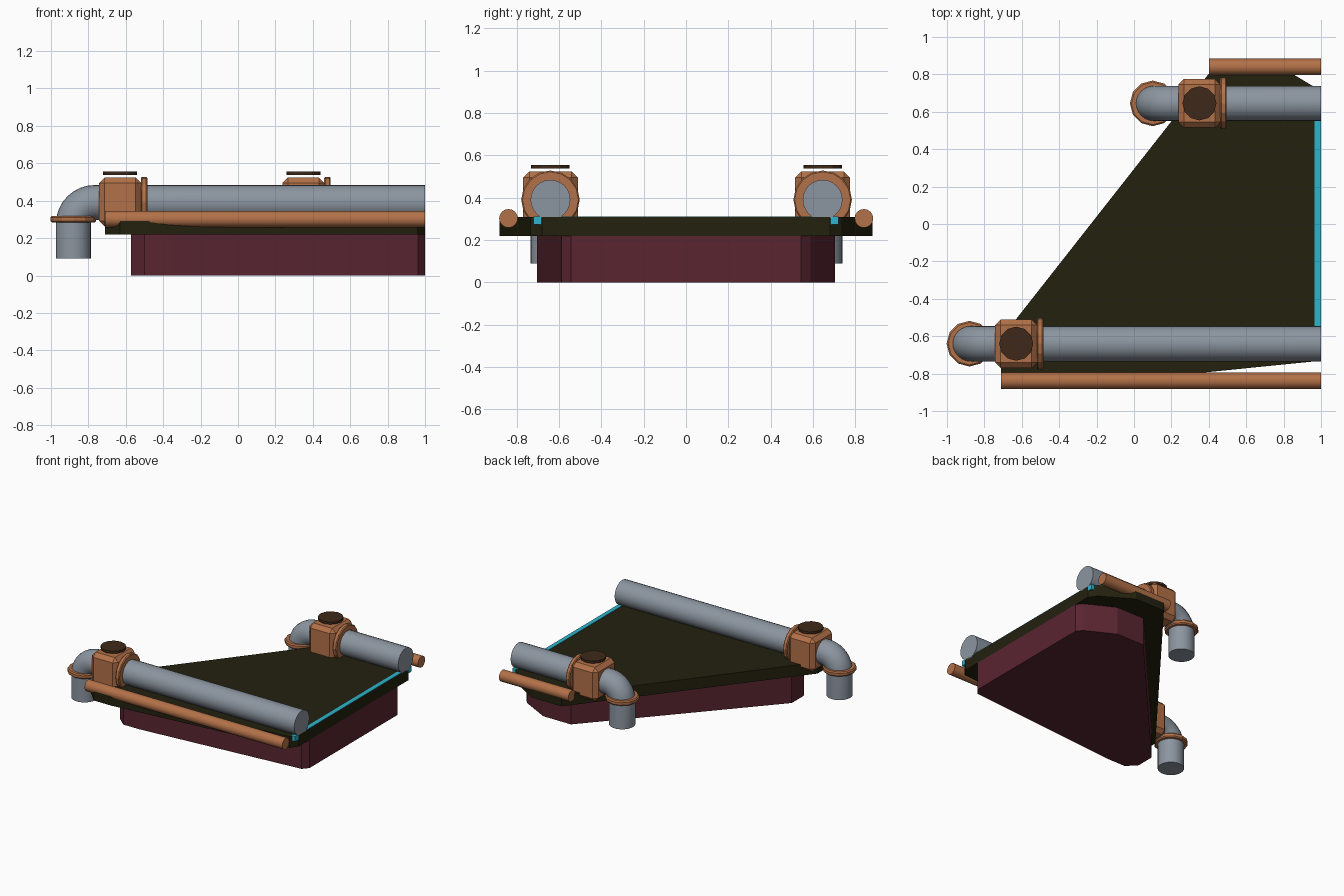
import bpy, bmesh, math
from mathutils import Vector, Matrix

if "Cube" in bpy.data.objects:
    bpy.data.objects.remove(bpy.data.objects["Cube"])


def material(name, rgb):
    m = bpy.data.materials.new(name)
    m.use_nodes = True
    m.diffuse_color = (*rgb, 1)
    m.node_tree.nodes["Principled BSDF"].inputs["Base Color"].default_value = (*rgb, 1)
    return m


COPPER = material("copper", (0.45, 0.165, 0.065))
STEEL = material("steel grey", (0.26, 0.30, 0.35))
OLIVE = material("dark olive", (0.017, 0.015, 0.0045))
MAROON = material("maroon", (0.10, 0.018, 0.03))
CYAN = material("cyan glow", (0.027, 0.46, 0.61))
BROWN = material("dark brown", (0.05, 0.022, 0.01))


def finish(name, bm, mat, smooth=False):
    bmesh.ops.recalc_face_normals(bm, faces=bm.faces)
    me = bpy.data.meshes.new(name)
    bm.to_mesh(me)
    bm.free()
    me.materials.append(mat)
    ob = bpy.data.objects.new(name, me)
    bpy.context.collection.objects.link(ob)
    if smooth:
        bpy.ops.object.select_all(action='DESELECT')
        ob.select_set(True)
        bpy.context.view_layer.objects.active = ob
        bpy.ops.object.shade_smooth_by_angle(angle=math.radians(40))
    return ob


def slab(name, outline, z0, z1, mat):
    bm = bmesh.new()
    face = bm.faces.new([bm.verts.new((x, y, z0)) for x, y in outline])
    ext = bmesh.ops.extrude_face_region(bm, geom=[face])
    top = [v for v in ext["geom"] if isinstance(v, bmesh.types.BMVert)]
    bmesh.ops.translate(bm, verts=top, vec=(0, 0, z1 - z0))
    return finish(name, bm, mat)


def box(name, lo, hi, mat, bevel=0):
    lo, hi = Vector(lo), Vector(hi)
    bm = bmesh.new()
    bmesh.ops.create_cube(bm, size=1, matrix=Matrix.Translation((lo + hi) / 2)
                          @ Matrix.Diagonal((*(hi - lo), 1)))
    if bevel:
        bmesh.ops.bevel(bm, geom=bm.edges[:], offset=bevel, segments=1, affect='EDGES')
    return finish(name, bm, mat)


def disc(name, centre, r, depth, mat, axis='Z', sides=12, bevel=0, smooth=False):
    turn = Matrix.Rotation(math.pi / 2, 4, 'Y') if axis == 'X' else Matrix()
    bm = bmesh.new()
    bmesh.ops.create_cone(bm, cap_ends=True, segments=sides, radius1=r, radius2=r,
                          depth=depth, matrix=Matrix.Translation(centre) @ turn)
    if bevel:
        rims = [e for e in bm.edges if any(len(f.verts) > 4 for f in e.link_faces)]
        bmesh.ops.bevel(bm, geom=rims, offset=bevel, segments=1, affect='EDGES')
    return finish(name, bm, mat, smooth)


def bent_pipe(name, path, y, r, mat, sides=24):
    # Each path entry is x, z and the angle of the ring's in-plane radius
    bm = bmesh.new()
    rings = []
    for x, z, a in path:
        ring = []
        for i in range(sides):
            t = 2 * math.pi * i / sides
            out = r * math.cos(t)
            ring.append(bm.verts.new((x + out * math.cos(a), y + r * math.sin(t),
                                      z + out * math.sin(a))))
        rings.append(ring)
    for a, b in zip(rings, rings[1:]):
        for i in range(sides):
            j = (i + 1) % sides
            bm.faces.new((a[i], a[j], b[j], b[i]))
    bm.faces.new(rings[0])
    bm.faces.new(rings[-1])
    return finish(name, bm, mat, True)


# Deck plate, and the smaller base beneath it
deck = [(1, -0.68), (1, 0.68), (0.96, 0.735), (0.72, 0.88), (0.46, 0.88),
        (-0.71, -0.61), (-0.71, -0.80), (-0.63, -0.88), (-0.48, -0.88), (0.96, -0.735)]
slab("deck", deck, 0.22, 0.308, OLIVE)
base = [(1 - (1 - x) * 0.92, y * 0.8) for x, y in deck]
slab("base", base, 0, 0.22, MAROON)

# Glowing strip along the straight edge
box("light_strip", (0.965, -0.72, 0.272), (0.999, 0.72, 0.312), CYAN)

# One pipe run on each side, the rear one shorter
for side, y, shift in (("front", -0.64, 0), ("rear", 0.645, 0.98)):
    zc, bend = 0.39, 0.115
    cx, cz = -0.765 + shift, zc - bend
    path = [(1, zc, math.pi / 2)]
    for i in range(9):
        a = math.pi / 2 * (1 + i / 8)
        path.append((cx + bend * math.cos(a), cz + bend * math.sin(a), a))
    path.append((cx - bend, 0.09, math.pi))
    bent_pipe(side + "_pipe", path, y, 0.094, STEEL)
    disc(side + "_elbow_collar", (cx - bend, y, 0.301), 0.122, 0.036, COPPER, bevel=0.008)

    # Valve housing with its collar and cap
    vx = -0.63 + shift
    box(side + "_valve", (vx - 0.113, y - 0.13, 0.262), (vx + 0.113, y + 0.13, 0.524),
        COPPER, bevel=0.03)
    disc(side + "_valve_collar", (vx + 0.128, y, zc), 0.138, 0.034, COPPER,
         axis='X', sides=16, bevel=0.006)
    disc(side + "_valve_cap", (vx, y, 0.546), 0.091, 0.018, BROWN)

# Round side rails
for side, y, x0 in (("front", -0.838, -0.71), ("rear", 0.84, 0.40)):
    disc(side + "_rail", ((1 + x0) / 2, y, 0.302), 0.044, 1 - x0, COPPER,
         axis='X', sides=16, smooth=True)
